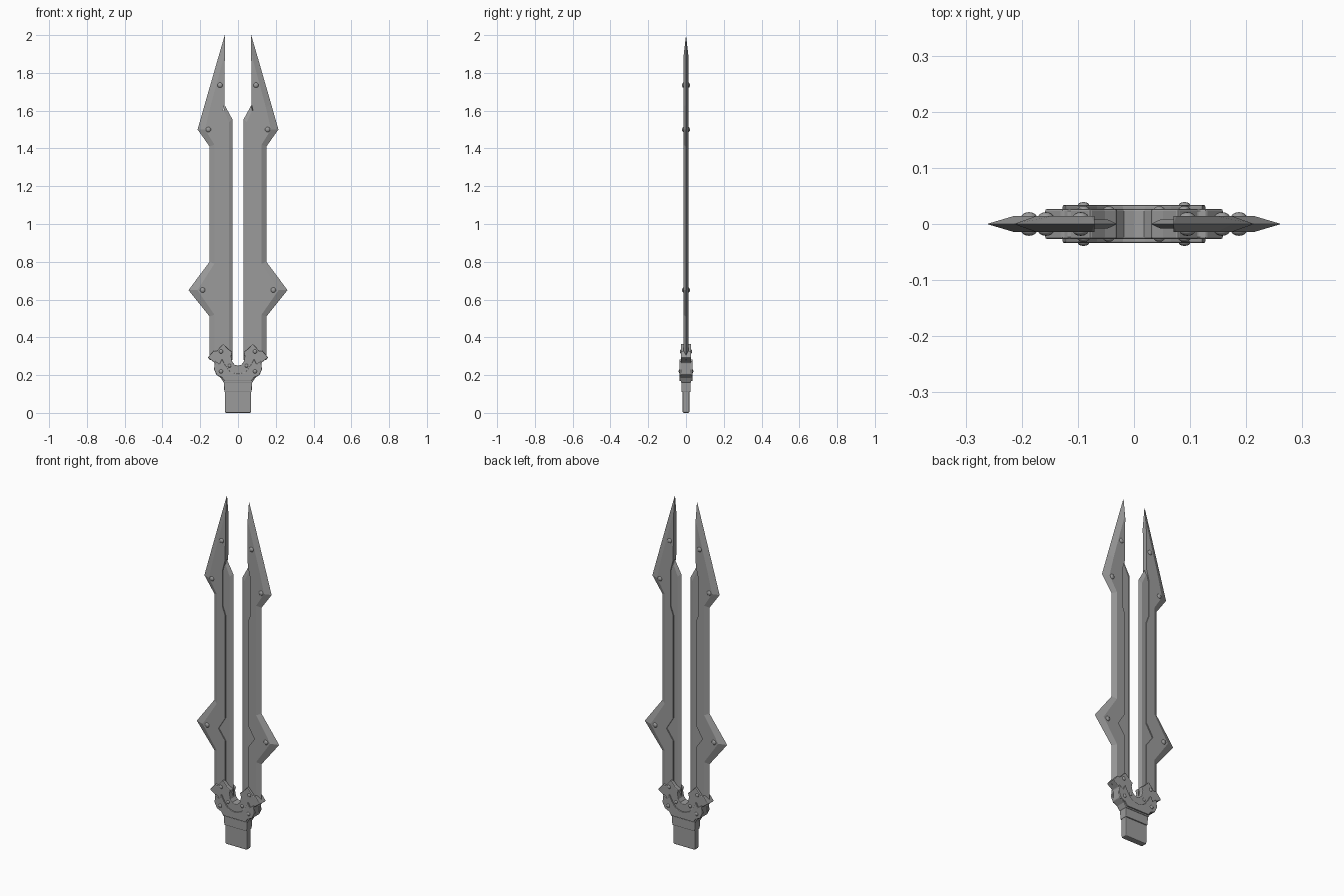
import bpy, bmesh, math
from mathutils import Matrix

if "Cube" in bpy.data.objects:
    bpy.data.objects.remove(bpy.data.objects["Cube"])

steel = bpy.data.materials.new("grey steel")
steel.diffuse_color = (0.33, 0.33, 0.33, 1)
steel.use_nodes = True
steel.node_tree.nodes["Principled BSDF"].inputs["Base Color"].default_value = steel.diffuse_color


def finish(name, bm, mirror=(False, False), bevel=0):
    bmesh.ops.remove_doubles(bm, verts=bm.verts, dist=0.0002)
    bmesh.ops.recalc_face_normals(bm, faces=bm.faces)
    me = bpy.data.meshes.new(name)
    bm.to_mesh(me)
    bm.free()
    me.materials.append(steel)
    ob = bpy.data.objects.new(name, me)
    bpy.context.collection.objects.link(ob)
    if bevel:
        m = ob.modifiers.new("bevel", 'BEVEL')
        m.width, m.segments = bevel, 2
        m.limit_method, m.angle_limit = 'ANGLE', math.radians(40)
    if any(mirror):
        m = ob.modifiers.new("mirror", 'MIRROR')
        m.use_axis = (mirror[0], mirror[1], False)
        m.use_clip = False
    return ob


def blade(name, rows):
    """Loft rows of (inner, ridge, edge, half thickness); the edge is sharp."""
    bm = bmesh.new()
    rings = []
    for (xi, zi), (xr, zr), (xo, zo), t in rows:
        rings.append([bm.verts.new(p) for p in (
            (xi, -t, zi), (xr, -t, zr), (xo, 0, zo), (xr, t, zr), (xi, t, zi))])
    for a, b in zip(rings, rings[1:]):
        for i in range(5):
            j = (i + 1) % 5
            bm.faces.new((a[i], a[j], b[j], b[i]))
    bm.faces.new(rings[0])
    bm.faces.new(rings[-1])
    return finish(name, bm, (True, False))


def prism(name, pts, y0, y1, mirror=(False, False), bevel=0.0):
    """Extrude an x-z outline from y0 to y1."""
    bm = bmesh.new()
    f = bm.faces.new([bm.verts.new((x, y0, z)) for x, z in pts])
    r = bmesh.ops.extrude_face_region(bm, geom=[f])
    vs = [v for v in r["geom"] if isinstance(v, bmesh.types.BMVert)]
    bmesh.ops.translate(bm, verts=vs, vec=(0, y1 - y0, 0))
    return finish(name, bm, mirror, bevel)


def both(half):
    """Complete an outline running from the bottom centre to the top centre."""
    return half + [(-x, z) for x, z in reversed(half) if x > 0]


# Outer blades, with stepped inner edge and two pointed barbs
T = 0.014
blade("outer_blade", [
    ((.072, .28), (.125, .28), (.15, .28), T),
    ((.072, .59), (.125, .52), (.15, .51), T),
    ((.115, .65), (.215, .65), (.262, .65), T),
    ((.072, .72), (.125, .79), (.15, .80), T),
    ((.072, 1.31), (.125, 1.31), (.15, 1.31), T),
    ((.09, 1.36), (.125, 1.42), (.15, 1.41), T),
    ((.09, 1.56), (.175, 1.50), (.214, 1.50), T),
    ((.072, 1.63), (.147, 1.62), (.177, 1.63), T),
    ((.07, 1.88), (.076, 1.88), (.105, 1.88), T),
    ((.07, 2.0), (.07, 2.0), (.07, 2.0), 0)])

# Thinner cutting strips facing the central gap
blade("inner_blade", [
    ((.12, .28), (.047, .28), (.03, .28), .008),
    ((.12, 1.53), (.047, 1.54), (.03, 1.555), .008),
    ((.10, 1.60), (.074, 1.60), (.071, 1.63), .008)])

# Grip stub and collar
prism("grip", both([(0, 0), (.068, 0), (.07, .01), (.07, .13), (0, .13)]),
      -.018, .018, bevel=.006)
prism("collar", both([(0, .11), (.072, .11), (.076, .17), (0, .17)]),
      -.024, .024, bevel=.004)

# Forked guard body
prism("guard", both([
    (0, .16), (.076, .16), (.09, .185), (.118, .205), (.122, .265), (.16, .292),
    (.128, .33), (.115, .325), (.078, .366), (.052, .338), (.03, .322),
    (.036, .30), (.03, .27), (.018, .255), (0, .25)]), -.027, .027, bevel=.004)

# Raised crescent plates on both faces of the guard
plate = both([
    (0, .168), (.07, .168), (.085, .188), (.112, .2), (.127, .23), (.122, .275),
    (.098, .258), (.085, .285), (.066, .25), (.045, .222), (.02, .21), (0, .207)])
prism("guard_plate", plate, -.034, -.02, (False, True), bevel=.003)

# Rivets on blades and guard
for name, x, z, base, r in (
        ("tip_rivet", .095, 1.735, .012, .014), ("upper_barb_rivet", .157, 1.5, .012, .014),
        ("lower_barb_rivet", .187, .65, .012, .014), ("clamp_rivet", .09, .325, .025, .011),
        ("plate_rivet", .09, .22, .032, .011), ("fork_rivet", .045, .25, .025, .01)):
    bm = bmesh.new()
    bmesh.ops.create_uvsphere(bm, u_segments=14, v_segments=8, radius=r,
                              matrix=Matrix.Translation((x, -base, z))
                              @ Matrix.Diagonal((1, .65, 1, 1)))
    for f in bm.faces:
        f.smooth = True
    finish(name, bm, (True, True))
